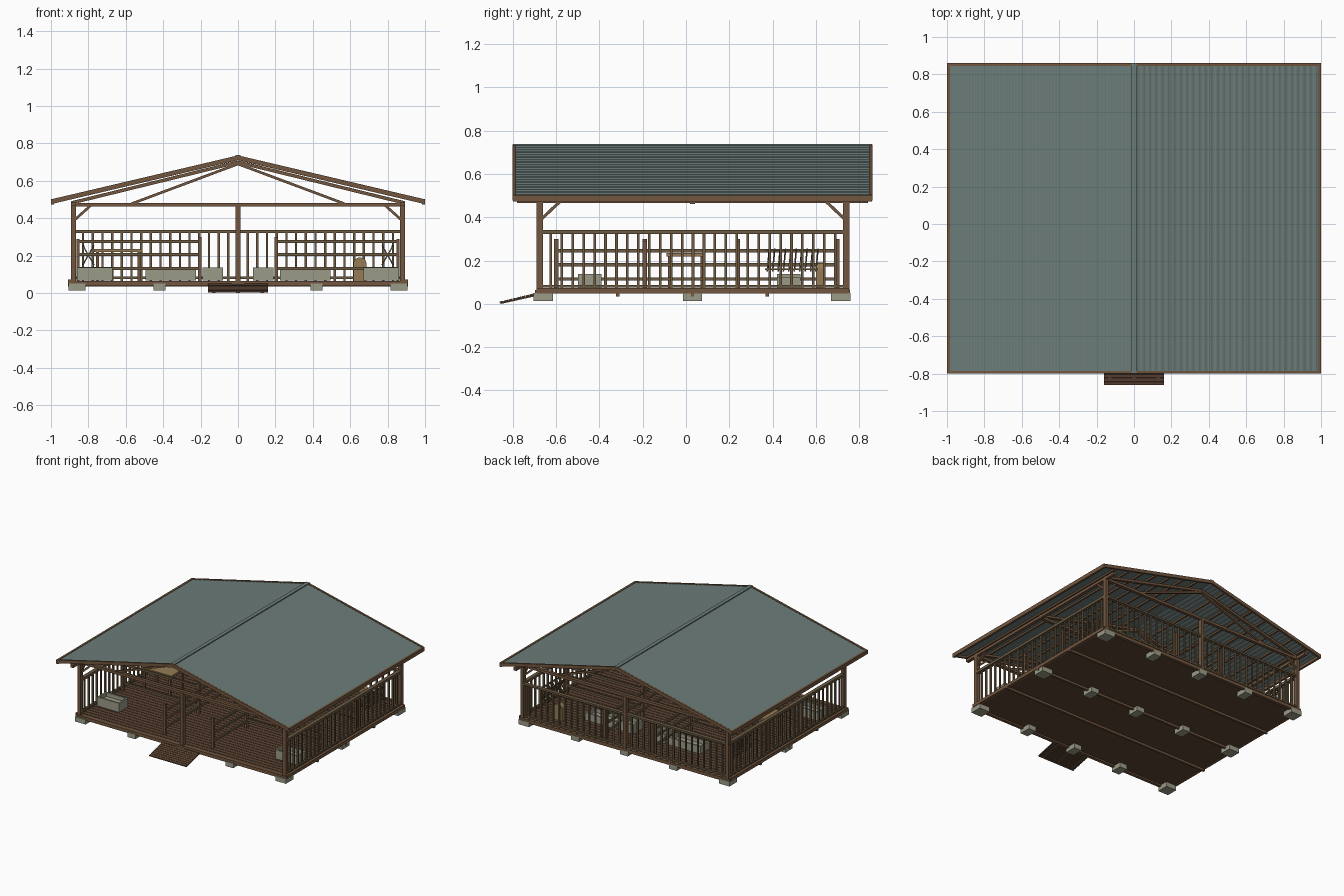
import bpy, bmesh, math
from mathutils import Vector, Matrix

cube = bpy.data.objects.get("Cube")
if cube:
    bpy.data.objects.remove(cube, do_unlink=True)


def material(name, r, g, b):
    m = bpy.data.materials.new(name)
    m.use_nodes = True
    col = (r, g, b, 1)
    m.diffuse_color = col
    m.node_tree.nodes["Principled BSDF"].inputs["Base Color"].default_value = col
    return m


WOOD = material("brown timber", .17, .095, .05)
DECK = material("dark deck boards", .11, .06, .035)
RAIL = material("olive brown rails", .15, .105, .055)
ROOF = material("blue grey roof sheet", .15, .205, .195)
STONE = material("pale concrete", .33, .33, .25)
TAN = material("tan planks", .3, .2, .09)


class Part:
    """Collects boxes and beams into one mesh object."""

    def __init__(self, name, mat):
        self.name, self.mat, self.bm = name, mat, bmesh.new()

    def box(self, x0, x1, y0, y1, z0, z1):
        mid = Vector((x0 + x1, y0 + y1, z0 + z1)) / 2
        size = Matrix.Diagonal((x1 - x0, y1 - y0, z1 - z0, 1))
        bmesh.ops.create_cube(self.bm, size=1, matrix=Matrix.Translation(mid) @ size)

    def beam(self, p, q, w, h):
        p, q = Vector(p), Vector(q)
        d = q - p
        side = d.cross(Vector((0, 0, 1)))
        side = side.normalized() if side.length > 1e-6 else Vector((1, 0, 0))
        up = side.cross(d.normalized())
        rot = Matrix((side, d.normalized(), up)).transposed().to_4x4()
        size = Matrix.Diagonal((w, d.length, h, 1))
        bmesh.ops.create_cube(self.bm, size=1, matrix=Matrix.Translation((p + q) / 2) @ rot @ size)

    def done(self):
        bmesh.ops.recalc_face_normals(self.bm, faces=self.bm.faces)
        me = bpy.data.meshes.new(self.name)
        self.bm.to_mesh(me)
        self.bm.free()
        me.materials.append(self.mat)
        ob = bpy.data.objects.new(self.name, me)
        bpy.context.collection.objects.link(ob)
        return ob


FRONT, BACK, SIDE, MID = -.675, .74, .88, .03
FLOOR = .065
SIGNS = (-1, 1)

# footings
p = Part("footings", STONE)
for x in (-.86, -.42, 0, .42, .86):
    for y in (-.66, MID, .715):
        w = .045 if abs(x) > .5 else .033
        p.box(x - w, x + w, y - .045, y + .045, .013, .05)
p.done()

# floor beams
p = Part("floor_beams", WOOD)
for y in (-.315, MID, .375):
    p.box(-.91, .91, y - .008, y + .008, .035, .056)
for y in (-.685, .745):
    p.box(-.905, .905, y - .012, y + .012, .04, FLOOR)
for s in SIGNS:
    p.box(s * .9 - .01, s * .9 + .01, -.69, .75, .048, FLOOR + .008)
p.done()

# deck boards
p = Part("deck_boards", DECK)
n = 40
step = 1.43 / n
for i in range(n):
    y = -.69 + i * step
    p.box(-.895, .895, y + .002, y + step - .002, .052, FLOOR)
p.box(-.89, .89, -.68, .74, .052, .059)
p.done()

# entrance ramp
p = Part("entrance_ramp", DECK)
for i in range(9):
    t0, t1 = i / 9, (i + .88) / 9
    p.beam((0, -.86 + .18 * t0, .006 + .043 * t0), (0, -.86 + .18 * t1, .006 + .043 * t1), .32, .009)
for x in (-.13, 0, .13):
    p.beam((x, -.855, .004), (x, -.68, .043), .02, .008)
p.done()

# main posts, wall plates and knee braces
p = Part("main_posts", WOOD)
for y in (FRONT, BACK):
    for x in (-SIDE, 0, SIDE):
        p.box(x - .013, x + .013, y - .015, y + .015, .045, .47)
p.done()
p = Part("wall_plates", WOOD)
for s in SIGNS:
    p.box(s * SIDE - .012, s * SIDE + .012, -.78, .84, .465, .487)
p.done()
p = Part("knee_braces", WOOD)
for s in SIGNS:
    for y, d in ((FRONT, 1), (BACK, -1)):
        p.beam((s * SIDE, y, .385), (s * .785, y, .47), .014, .014)
        p.beam((s * SIDE, y, .385), (s * SIDE, y + d * .09, .47), .014, .014)
p.done()

# roof trusses
p = Part("roof_trusses", WOOD)
for y in (FRONT, MID, BACK):
    p.box(-.89, .89, y - .012, y + .012, .462, .482)
    for s in SIGNS:
        p.beam((0, y, .70), (s * .89, y, .482), .022, .018)
        p.beam((0, y, .69), (s * .57, y, .477), .016, .014)
p.done()

SLOPE = .235


def roof_z(x):
    return .73 - SLOPE * abs(x)


# purlins carrying the sheets
p = Part("roof_purlins", WOOD)
for s in SIGNS:
    for i in range(1, 8):
        x = s * i * .125
        p.box(x - .007, x + .007, -.79, .85, roof_z(x) - .02, roof_z(x) - .007)
p.done()

# corrugated sheets, one per slope
for s, label in ((1, "left"), (-1, "right")):
    bm = bmesh.new()
    rows = 120
    prev = None
    for i in range(rows + 1):
        x = s * .99 * i / rows
        z = roof_z(x) + (.0025 if i % 4 in (1, 2) else 0)
        cur = [bm.verts.new((x, y, z)) for y in (-.795, .855)]
        if prev:
            f = (prev[0], cur[0], cur[1], prev[1])
            bm.faces.new(f if s > 0 else f[::-1])
        prev = cur
    me = bpy.data.meshes.new("roof_sheet_" + label)
    bm.to_mesh(me)
    bm.free()
    me.materials.append(ROOF)
    ob = bpy.data.objects.new("roof_sheet_" + label, me)
    bpy.context.collection.objects.link(ob)
    mod = ob.modifiers.new("thickness", "SOLIDIFY")
    mod.thickness = .005
    mod.offset = -1

# ridge cap
p = Part("ridge_cap", ROOF)
for s in SIGNS:
    p.beam((s * .007, -.8, .734), (s * .007, .86, .734), .015, .007)
p.done()

# barge boards and eave boards
p = Part("roof_edge_boards", WOOD)
for s in SIGNS:
    for y in (-.793, .853):
        p.beam((0, y, .723), (s * .995, y, .723 - SLOPE * .995), .015, .025)
    p.box(s * .992 - .008, s * .992 + .008, -.8, .86, .472, .502)
p.done()


# outer railing on both sides and the back
p = Part("outer_railing", RAIL)
n = 28
for s in SIGNS:
    x = s * SIDE
    p.box(x - .014, x + .014, FRONT, BACK, .322, .342)
    p.box(x - .008, x + .008, FRONT, BACK, .075, .088)
    for i in range(1, n):
        y = FRONT + (BACK - FRONT) * i / n
        p.box(x - .006, x + .006, y - .006, y + .006, FLOOR, .325)
p.box(-SIDE, SIDE, BACK - .014, BACK + .014, .322, .336)
p.box(-SIDE, SIDE, BACK - .008, BACK + .008, .075, .088)
n = 34
for i in range(1, n):
    x = -SIDE + 2 * SIDE * i / n
    p.box(x - .006, x + .006, BACK - .006, BACK + .006, FLOOR, .325)
p.done()

# inner pens
p = Part("pen_posts", WOOD)
for s in SIGNS:
    for y in (-.6, -.19, .24, .7):
        p.box(s * .205 - .01, s * .205 + .01, y - .01, y + .01, FLOOR, .3)
    for y in (-.19, .24):
        p.box(s * .855 - .008, s * .855 + .008, y - .01, y + .01, FLOOR, .29)
p.done()
p = Part("pen_rails", RAIL)
for s in SIGNS:
    for z in (.115, .18, .245):
        p.box(s * .205 - .006, s * .205 + .006, -.6, .7, z - .008, z + .008)
    for y in (-.19, .24):
        for z in (.13, .205, .275):
            a, b = sorted((s * .205, s * .855))
            p.box(a, b, y - .006, y + .006, z - .008, z + .008)
p.done()

# open feeding troughs
p = Part("feeding_troughs", STONE)
for s in SIGNS:
    for x, w, y, top in ((.765, .095, -.445, .137), (.36, .135, .475, .125), (.135, .055, .475, .137)):
        x *= s
        p.box(x - w, x + w, y - .055, y + .055, .068, top - .03)
        for d in SIGNS:
            p.box(x - w, x + w, y + d * .049 - .006, y + d * .049 + .006, .068, top)
            p.box(x + d * (w - .006) - .006, x + d * (w - .006) + .006, y - .055, y + .055, .068, top)
p.done()

# crossed slat hay racks
p = Part("hay_racks", RAIL)
for s in SIGNS:
    for i in range(10):
        y = .375 + i * .025
        p.beam((s * .77, y, .15), (s * .83, y + .01, .255), .006, .006)
        p.beam((s * .83, y, .15), (s * .77, y + .01, .255), .006, .006)
    for z in (.16, .25):
        for x in (.775, .825):
            p.beam((s * x, .365, z), (s * x, .61, z), .008, .008)
p.done()

# work table
p = Part("table_top", TAN)
p.box(-.77, -.51, -.09, .09, .219, .235)
p.done()
p = Part("table_legs", WOOD)
for x in (-.75, -.53):
    for y in (-.075, .075):
        p.box(x - .008, x + .008, y - .008, y + .008, FLOOR, .219)
p.done()

# round topped shelter panel
p = Part("arched_shelter", TAN)
p.box(.617, .687, .6, .64, FLOOR, .155)
bmesh.ops.create_cone(p.bm, cap_ends=True, segments=20, radius1=.035, radius2=.035, depth=.04,
                      matrix=Matrix.Translation((.652, .62, .155)) @ Matrix.Rotation(math.pi / 2, 4, "X"))
p.done()
